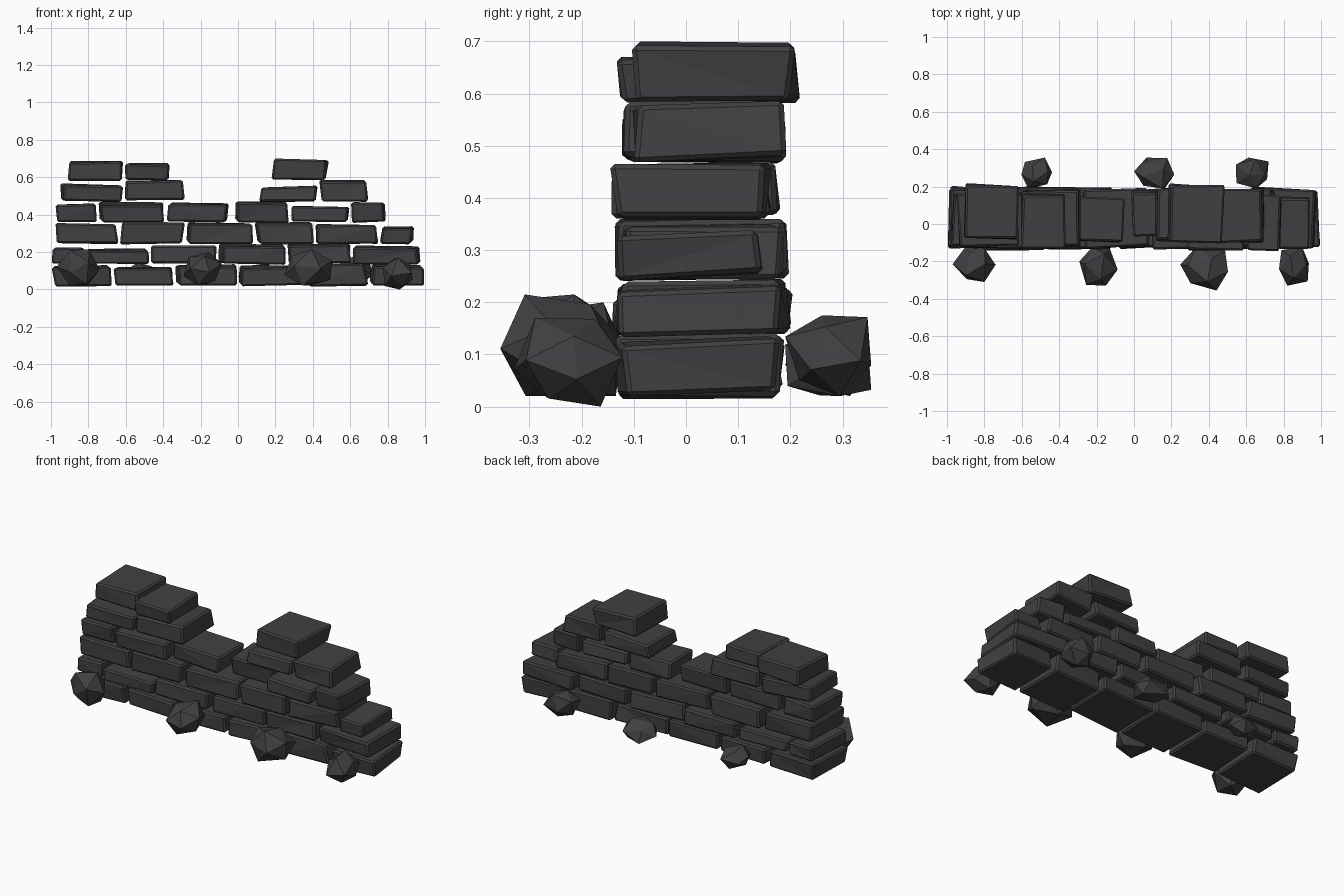
import bpy, bmesh, random
from mathutils import Vector, Matrix

if "Cube" in bpy.data.objects:
    bpy.data.objects.remove(bpy.data.objects["Cube"])

random.seed(7)
u = random.uniform

mat = bpy.data.materials.new("dark grey stone")
mat.diffuse_color = (0.052, 0.051, 0.056, 1)
mat.use_nodes = True
mat.node_tree.nodes["Principled BSDF"].inputs["Base Color"].default_value = mat.diffuse_color


def fit(bm, lo, hi):
    """Stretch a mesh to fill the given bounds."""
    for a in range(3):
        c = [v.co[a] for v in bm.verts]
        m, s = min(c), max(c) - min(c)
        for v in bm.verts:
            v.co[a] = lo[a] + (v.co[a] - m) / s * (hi[a] - lo[a])


def finish(bm, name):
    bmesh.ops.recalc_face_normals(bm, faces=bm.faces)
    me = bpy.data.meshes.new(name)
    bm.to_mesh(me)
    bm.free()
    me.materials.append(mat)
    bpy.context.collection.objects.link(bpy.data.objects.new(name, me))


def stone(name, lo, hi):
    """Roughly cut block: jittered, slightly turned box with chipped edges."""
    bm = bmesh.new()
    bmesh.ops.create_cube(bm, size=1)
    size = Vector(hi) - Vector(lo)
    lean = u(-.007, .007)
    turn = (Matrix.Rotation(u(-.05, .05), 3, 'Z') @ Matrix.Rotation(u(0, .05), 3, 'X')
            @ Matrix.Rotation(u(-.02, .02), 3, 'Y'))
    for v in bm.verts:
        shift = lean if v.co.z > 0 else -lean
        v.co = turn @ (v.co * size + Vector((u(-.008, .008) + shift, u(-.01, .01), u(-.005, .005))))
    bmesh.ops.bevel(bm, geom=bm.edges[:], offset=.01, segments=1, affect='EDGES', profile=.5)
    fit(bm, lo, hi)
    bmesh.ops.triangulate(bm, faces=[f for f in bm.faces if f.calc_area() > .004])
    finish(bm, name)


def rock(name, lo, hi):
    """Loose fallen boulder: uneven icosahedron."""
    bm = bmesh.new()
    bmesh.ops.create_icosphere(bm, subdivisions=1, radius=1)
    rot = Matrix.Rotation(u(0, 6), 3, Vector((1, .6, .4)))
    for v in bm.verts:
        v.co = rot @ v.co * u(.8, 1.15)
    fit(bm, lo, hi)
    finish(bm, name)


# Runs of blocks: course, front, back, joints along x, top heights
runs = [
    (0, -.13, .19, (-1, -.67, -.34, 0, .365, .7, 1), (.13, .12, .135, .13, .14, .135)),
    (1, -.138, .2, (-1, -.815, -.47, -.11, .26, .61, .98), (.225, .22, .235, .245, .245, .235)),
    (2, -.132, .195, (-.98, -.635, -.28, .085, .41, .755), (.355, .36, .36, .36, .35)),
    (2, -.135, .15, (.755, .945), (.338,)),
    (3, -.13, .17, (-.98, -.75, -.39), (.46, .468)),
    (3, -.1, .155, (-.385, -.045), (.465,)),
    (3, -.065, .19, (-.02, .275), (.47,)),
    (3, -.15, .16, (.28, .6, .795), (.447, .467)),
    (4, -.12, .19, (-.955, -.61, -.28), (.567, .586)),
    (4, -.1, .2, (.11, .43, .7), (.555, .586)),
    (5, -.09, .22, (-.915, -.61), (.687,)),
    (5, -.14, .165, (-.61, -.36), (.677,)),
    (5, -.1, .215, (.175, .49), (.7,)),
]
for n, (course, front, back, joints, tops) in enumerate(runs):
    z = .019 + course * .113
    for i, (a, b, top) in enumerate(zip(joints, joints[1:], tops)):
        stone(f"wall_block_{n + 1}_{i + 1}",
              (a + .005, front + u(-.005, .008), z + u(-.005, .006)),
              (b - .005, back + u(-.012, .005), top))

# Loose boulders at the foot of the wall: x, width, height
for name, y0, y1, row in (
        ("front_rock", -.31, -.122, ((-.855, .23, .215), (-.19, .205, .2), (.375, .255, .215), (.855, .16, .17))),
        ("back_rock", .19, .335, ((-.52, .165, .145), (.108, .215, .14), (.632, .175, .175)))):
    for i, (x, w, h) in enumerate(row):
        reach = .046 if w > .25 else .02 if h < .21 else 0
        rock(f"{name}_{i + 1}",
             (x - w / 2, y0 - (reach if y0 < 0 else 0), .02 if x < .8 else 0),
             (x + w / 2, y1 + (reach if y0 > 0 else 0), h))
